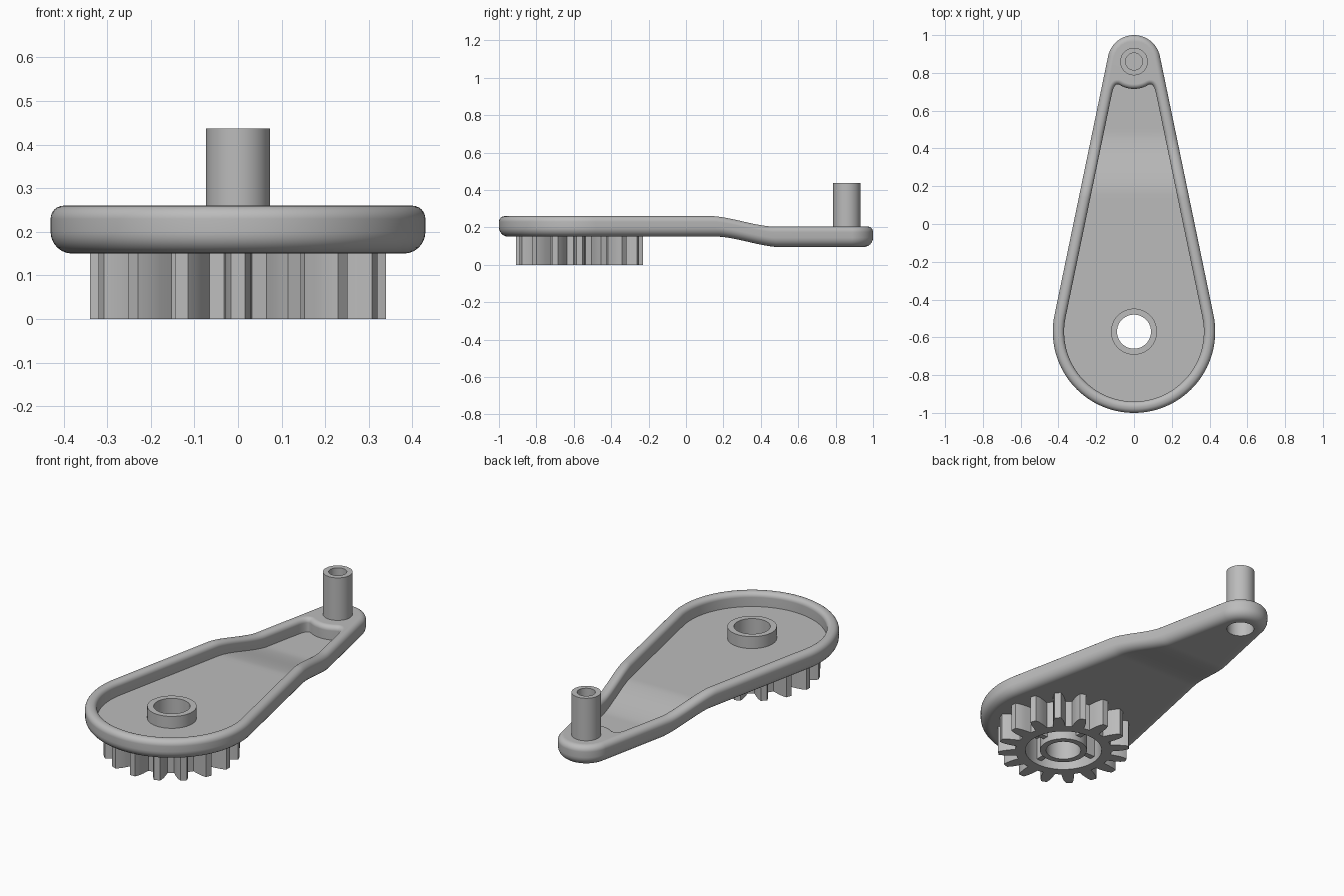
import bpy, bmesh
from math import sin, cos, pi, asin, radians
from mathutils import Vector, Matrix

if "Cube" in bpy.data.objects:
    bpy.data.objects.remove(bpy.data.objects["Cube"])

grey = bpy.data.materials.new("plain grey")
grey.use_nodes = True
colour = (0.5, 0.5, 0.5, 1)
grey.diffuse_color = colour
grey.node_tree.nodes["Principled BSDF"].inputs["Base Color"].default_value = colour

BIG_Y, BIG_R = -0.57, 0.43       # wide end
POST_Y, POST_R = 0.86, 0.14      # narrow end
TAPER = asin((BIG_R - POST_R) / (POST_Y - BIG_Y))


def arc(cy, r, start, end, n):
    return [(r * cos(start + (end - start) * i / n),
             cy + r * sin(start + (end - start) * i / n)) for i in range(n + 1)]


def circle(cy, r, n=64):
    return arc(cy, r, 0, 2 * pi, n)[:-1]


def ring(bm, points, z):
    return [bm.verts.new((x, y, z)) for x, y in points]


def loft(bm, rings):
    for a, b in zip(rings, rings[1:]):
        for i in range(len(a)):
            j = (i + 1) % len(a)
            bm.faces.new((a[i], a[j], b[j], b[i]))


def fill(bm, *loops):
    edges = []
    for loop in loops:
        for i, v in enumerate(loop):
            pair = (v, loop[(i + 1) % len(loop)])
            edges.append(bm.edges.get(pair) or bm.edges.new(pair))
    bmesh.ops.triangle_fill(bm, edges=edges, use_beauty=True)


def finish(bm, name):
    bmesh.ops.recalc_face_normals(bm, faces=bm.faces)
    mesh = bpy.data.meshes.new(name)
    bm.to_mesh(mesh)
    bm.free()
    ob = bpy.data.objects.new(name, mesh)
    bpy.context.collection.objects.link(ob)
    mesh.materials.append(grey)
    bpy.ops.object.select_all(action='DESELECT')
    ob.select_set(True)
    bpy.context.view_layer.objects.active = ob
    bpy.ops.object.shade_smooth_by_angle(angle=radians(32))
    mod = ob.modifiers.new("even_shading", 'WEIGHTED_NORMAL')
    mod.keep_sharp = True
    return ob


def outline(inset):
    return (arc(BIG_Y, BIG_R - inset, pi - TAPER, 2 * pi + TAPER, 64)
            + arc(POST_Y, POST_R - inset, TAPER, pi - TAPER, 40))


def recess_outline(inset=0.06, post_r=0.145):
    def side(y):
        return Vector(((BIG_R - inset - sin(TAPER) * (y - BIG_Y)) / cos(TAPER), y))
    notch = arc(POST_Y, post_r, radians(300), radians(240), 16)
    a, b, c = side(0.69), side(0.755), Vector(notch[0])
    corner = []
    for i in range(10):
        t = i / 10
        corner.append(tuple(a * (1 - t) ** 2 + b * 2 * t * (1 - t) + c * t * t))
    mirrored = [(-x, y) for x, y in reversed(corner)]
    return arc(BIG_Y, BIG_R - inset, pi - TAPER, 2 * pi + TAPER, 64) + corner + notch + mirrored


def grow(points, d):
    out = []
    for i, (x, y) in enumerate(points):
        (x0, y0), (x1, y1) = points[i - 1], points[(i + 1) % len(points)]
        n = Vector((y1 - y0, x0 - x1)).normalized() * d
        out.append((x + n.x, y + n.y))
    return out


# Cranked arm: rounded outer wall, raised rim and recessed floor
bm = bmesh.new()
quarter = [i * pi / 12 for i in range(7)]
bottom_z, top_z, floor_z = 0.15, 0.26, 0.185
outer = [ring(bm, outline(0.05 * (1 - sin(a))), bottom_z + 0.05 * (1 - cos(a))) for a in quarter]
outer += [ring(bm, outline(0.03 * (1 - cos(a))), top_z - 0.03 * (1 - sin(a))) for a in quarter]
loft(bm, outer)
recess = recess_outline()
inner = [ring(bm, grow(recess, 0.025 * (1 - sin(a))), top_z - 0.025 * (1 - cos(a))) for a in quarter]
inner.append(ring(bm, recess, floor_z))
loft(bm, inner)
fill(bm, outer[-1], inner[0])
fill(bm, inner[-1], ring(bm, circle(BIG_Y, 0.105), floor_z))
# Socket under the post
socket = [ring(bm, circle(POST_Y, 0.07), z) for z in (bottom_z, 0.245)]
loft(bm, socket)
bm.faces.new(socket[1])
fill(bm, outer[0], ring(bm, circle(BIG_Y, 0.105), bottom_z), socket[0])
# Step down along the arm
for i in range(19):
    bmesh.ops.bisect_plane(bm, geom=bm.verts[:] + bm.edges[:] + bm.faces[:],
                           plane_co=(0, 0.14 + 0.02 * i, 0), plane_no=(0, 1, 0))
for v in bm.verts:
    t = (v.co.y - 0.15 - 0.3 * (top_z - v.co.z)) / 0.3
    t = min(max(t, 0), 1)
    v.co.z -= 0.055 * (0.5 * t + 0.5 * t * t * (3 - 2 * t))
finish(bm, "arm")


def lathe(name, cy, profile, closed):
    bm = bmesh.new()
    rings = [ring(bm, circle(cy, r), z) for r, z in profile]
    loft(bm, rings + rings[:1] if closed else rings)
    if not closed:
        bm.faces.new(rings[0])
        bm.faces.new(rings[-1])
    return finish(bm, name)


# Hub tube through the wide end, hollow handle post at the narrow end
lathe("hub", BIG_Y, [(0.09, 0), (0.122, 0), (0.122, 0.25), (0.09, 0.25)], True)
lathe("post", POST_Y, [(0.073, 0.195), (0.073, 0.437), (0.045, 0.437), (0.045, 0.21)], False)

# Gear ring under the wide end
TEETH = 16
flank = [(0.25, 0.032), (0.285, 0.03), (0.315, 0.025), (0.34, 0.016)]
tooth = [(r, -w) for r, w in flank] + [(r, w) for r, w in reversed(flank)]
gear = []
for k in range(TEETH):
    turn = Matrix.Rotation(2 * pi * k / TEETH, 2)
    for r, w in tooth:
        p = turn @ Vector((r * cos(w / r), r * sin(w / r)))
        gear.append((p.x, p.y + BIG_Y))
bm = bmesh.new()
teeth = [ring(bm, gear, z) for z in (0, bottom_z + 0.005)]
bore = [ring(bm, circle(BIG_Y, 0.198), z) for z in (0, bottom_z + 0.005)]
loft(bm, teeth)
loft(bm, bore)
fill(bm, teeth[0], bore[0])
fill(bm, teeth[1], bore[1])
finish(bm, "gear")

# Four ribs between hub and gear ring
bm = bmesh.new()
for k in range(4):
    m = (Matrix.Translation((0, BIG_Y, 0.0925)) @ Matrix.Rotation(k * pi / 2, 4, 'Z')
         @ Matrix.Translation((0.16, 0, 0)) @ Matrix.Diagonal((0.085, 0.03, 0.125, 1)))
    bmesh.ops.create_cube(bm, size=1, matrix=m)
finish(bm, "ribs")
